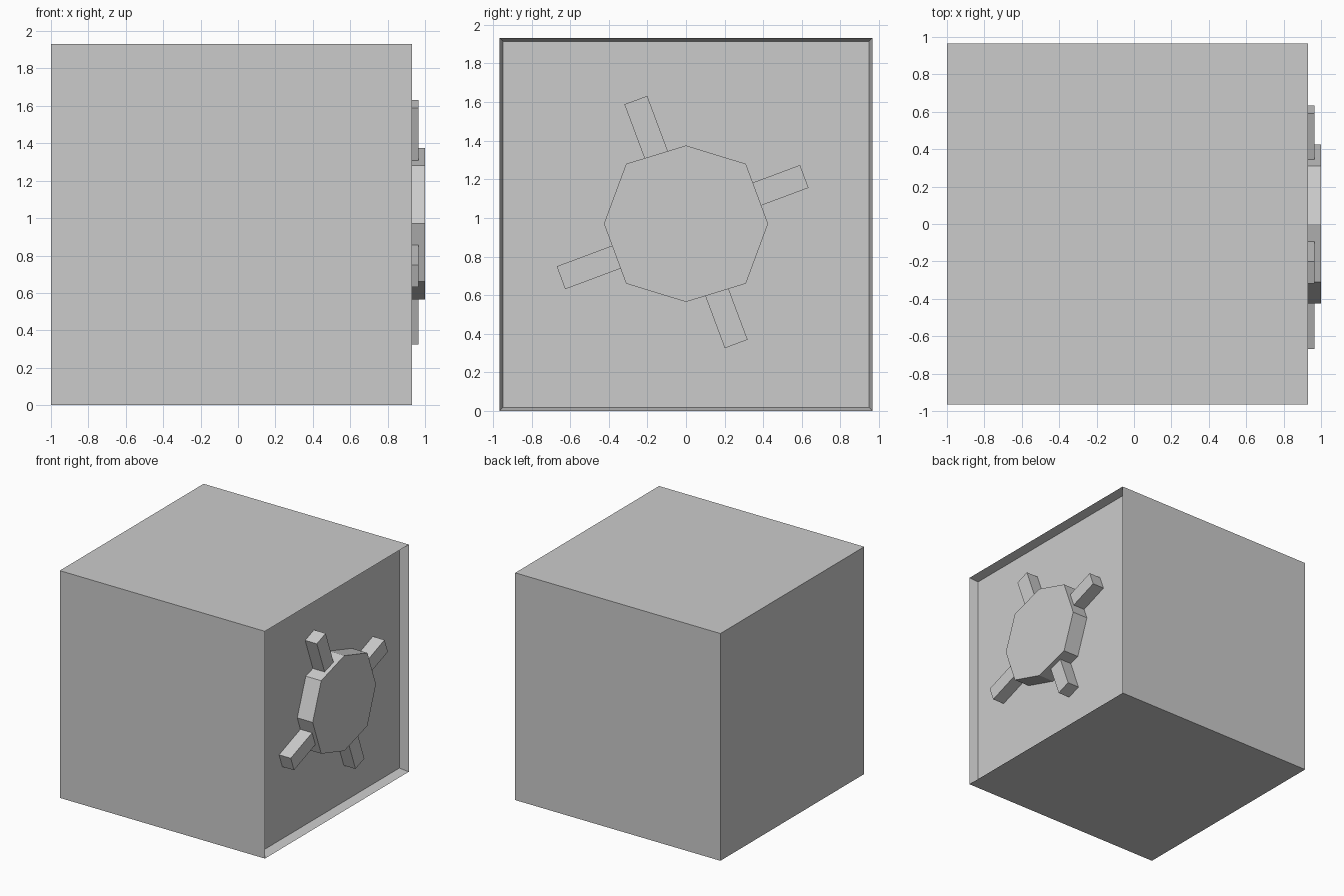
import bpy, bmesh
from math import radians, sin, cos
from mathutils import Vector

if "Cube" in bpy.data.objects:
    bpy.data.objects.remove(bpy.data.objects["Cube"])

HALF, TOP = 0.966, 1.932      # cabinet half width and height
FLOOR, RIM = 0.855, 0.93      # recessed door face and cabinet rim along x
MID = 0.97                    # height of the handle centre


def finish(name, bm):
    bmesh.ops.recalc_face_normals(bm, faces=bm.faces)
    mesh = bpy.data.meshes.new(name)
    bm.to_mesh(mesh)
    bm.free()
    obj = bpy.data.objects.new(name, mesh)
    bpy.context.collection.objects.link(obj)
    return obj


def prism(name, outline, x0, x1):
    """Extrude a (y, z) outline along x."""
    bm = bmesh.new()
    face = bm.faces.new([bm.verts.new((x0, y, z)) for y, z in outline])
    ext = bmesh.ops.extrude_face_region(bm, geom=[face], use_keep_orig=True)
    verts = [g for g in ext["geom"] if isinstance(g, bmesh.types.BMVert)]
    bmesh.ops.translate(bm, verts=verts, vec=(x1 - x0, 0, 0))
    return finish(name, bm)


# Cabinet: a box whose +x face is inset and pushed in to form the door
bm = bmesh.new()
bmesh.ops.create_cube(bm, size=1)
for v in bm.verts:
    v.co = (RIM if v.co.x > 0 else -1, v.co.y * 2 * HALF, (v.co.z + 0.5) * TOP)
bm.normal_update()
door = max(bm.faces, key=lambda f: f.calc_center_median().x)
bmesh.ops.inset_region(bm, faces=[door], thickness=0.027)
bmesh.ops.translate(bm, verts=door.verts, vec=(FLOOR - RIM, 0, 0))
finish("cabinet", bm)

# Handle hub: eight-sided disc
octagon = [(0, 0.405), (0.31, 0.31), (0.425, 0), (0.31, -0.31),
           (0, -0.405), (-0.31, -0.31), (-0.425, 0), (-0.31, 0.31)]
prism("handle_hub", [(y, MID + z) for y, z in octagon], FLOOR, 1.0)

# Handle spokes: four bars, given by the centre of each outer end
tips = [(0.6125, 1.215), (-0.26, 1.61), (-0.6475, 0.69), (0.26, 0.3475)]
for i, tip in enumerate(tips):
    a = radians(20.5 + 90 * i)
    out, side = Vector((cos(a), sin(a))), Vector((-sin(a), cos(a))) * 0.063
    end = Vector(tip)
    start = end - out * 0.45
    prism(f"handle_spoke_{i + 1}",
          [start - side, end - side, end + side, start + side], FLOOR, 0.965)
